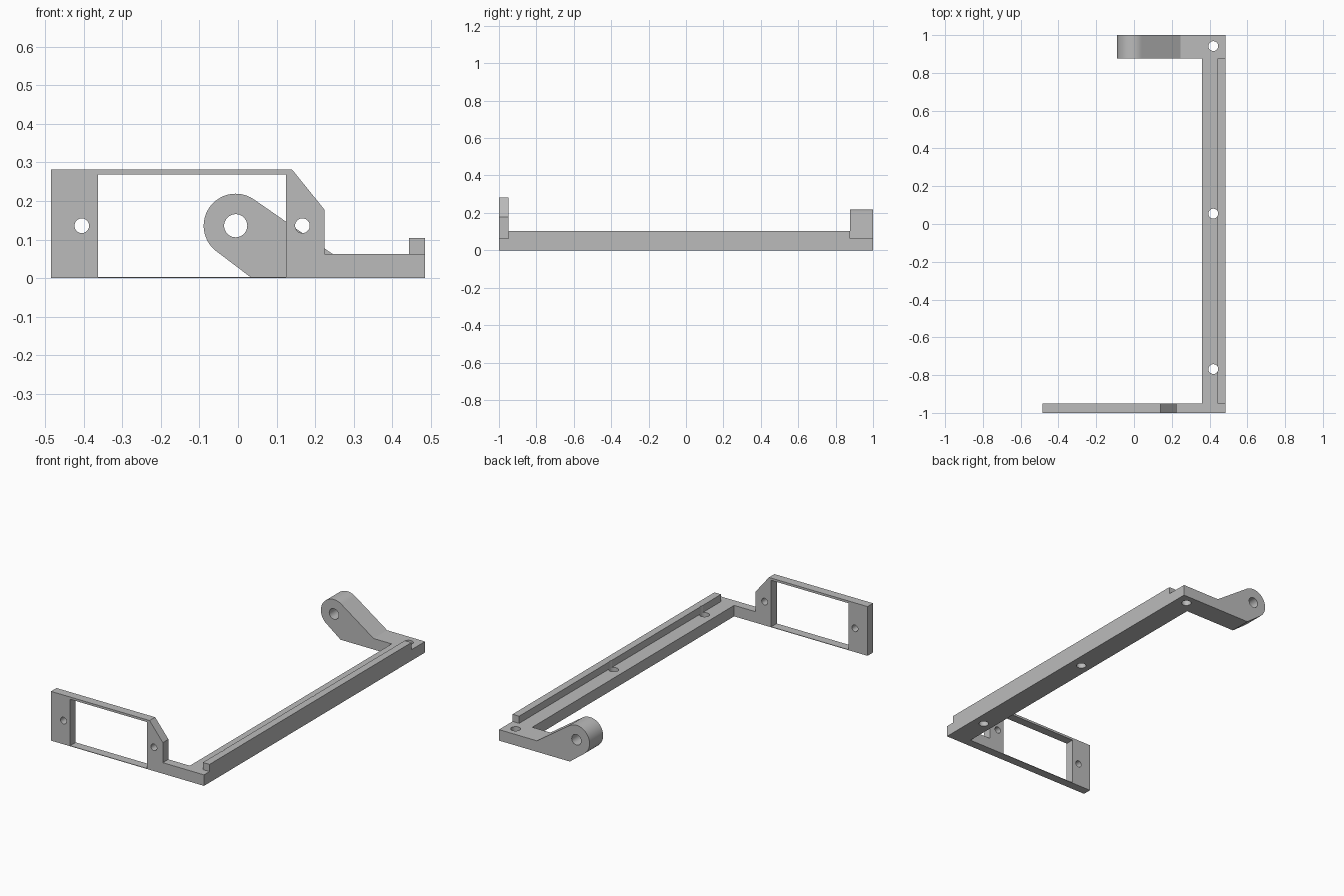
import bpy, bmesh
from math import cos, sin, radians
from mathutils import Matrix, Vector

cube = bpy.data.objects.get("Cube")
if cube:
    bpy.data.objects.remove(cube, do_unlink=True)

grey = bpy.data.materials.new("light grey plastic")
grey.use_nodes = True
colour = (0.5, 0.5, 0.5, 1)
grey.diffuse_color = colour
grey.node_tree.nodes["Principled BSDF"].inputs["Base Color"].default_value = colour


def prism(name, profile, y0, y1):
    """Extrude an (x, z) profile from y0 to y1."""
    bm = bmesh.new()
    face = bm.faces.new([bm.verts.new((x, y0, z)) for x, z in profile])
    result = bmesh.ops.extrude_face_region(bm, geom=[face])
    moved = [g for g in result["geom"] if isinstance(g, bmesh.types.BMVert)]
    bmesh.ops.translate(bm, verts=moved, vec=(0, y1 - y0, 0))
    bmesh.ops.recalc_face_normals(bm, faces=bm.faces)
    return to_object(name, bm)


def to_object(name, bm):
    mesh = bpy.data.meshes.new(name)
    bm.to_mesh(mesh)
    bm.free()
    mesh.materials.append(grey)
    obj = bpy.data.objects.new(name, mesh)
    bpy.context.collection.objects.link(obj)
    return obj


def drill(centre, radius, axis):
    """Round cutter through a point along the given axis."""
    bm = bmesh.new()
    turn = Vector((0, 0, 1)).rotation_difference(Vector(axis)).to_matrix().to_4x4()
    bmesh.ops.create_cone(bm, cap_ends=True, segments=40, radius1=radius, radius2=radius,
                          depth=0.4, matrix=Matrix.Translation(centre) @ turn)
    return to_object("hole_cutter", bm)


def cut(obj, cutters):
    """Subtract the cutters, then remove them."""
    bpy.context.view_layer.objects.active = obj
    for cutter in cutters:
        cutter.hide_render = True
        mod = obj.modifiers.new("cut", 'BOOLEAN')
        mod.operation = 'DIFFERENCE'
        mod.solver = 'EXACT'
        mod.object = cutter
        bpy.ops.object.modifier_apply(modifier=mod.name)
        bpy.data.objects.remove(cutter, do_unlink=True)


ALONG_Y, ALONG_Z = (0, 1, 0), (0, 0, 1)
RIGHT, LEFT = -0.485, 0.485
FRONT, BACK = -0.95, 0.877      # ends of the rail between plate and arm
BASE = 0.063                    # thickness of the base
RAIL_X, HOLE_X = 0.36, 0.42

# Front plate with a large window, a chamfered post and two screw holes
front_plate = prism("front_plate", [
    (RIGHT, 0), (LEFT, 0), (LEFT, BASE), (0.224, BASE),
    (0.224, 0.178), (0.14, 0.282), (RIGHT, 0.282)], -1, FRONT)
window = prism("window_cutter", [
    (-0.363, 0.003), (0.125, 0.003), (0.125, 0.269), (-0.363, 0.269)], -1.1, -0.85)
cut(front_plate, [window] + [drill((x, -0.975, 0.136), 0.019, ALONG_Y) for x in (-0.405, 0.167)])

# Long side rail with a raised outer lip
side_rail = prism("side_rail", [
    (RAIL_X, 0), (LEFT, 0), (LEFT, 0.104), (0.443, 0.104),
    (0.443, BASE), (RAIL_X, BASE)], FRONT, BACK)
cut(side_rail, [drill((HOLE_X, y, 0.05), 0.026, ALONG_Z) for y in (-0.768, 0.055)])

# Rear arm sloping up to a rounded eye
eye_x, eye_z, eye_r = -0.006, 0.136, 0.083
steps = 40
angles = [radians(55 + (232 - 55) * i / steps) for i in range(steps + 1)]
rounded = [(eye_x + eye_r * cos(a), eye_z + eye_r * sin(a)) for a in angles]
rear_arm = prism("rear_arm", rounded + [
    (0.036, 0), (LEFT, 0), (LEFT, BASE), (0.245, BASE)], BACK, 1)
cut(rear_arm, [drill((eye_x, 0.94, eye_z), 0.03, ALONG_Y),
               drill((HOLE_X, 0.942, 0.05), 0.026, ALONG_Z)])

# Smooth the curved walls, keep the edges crisp
bpy.ops.object.select_all(action='DESELECT')
for part in (front_plate, side_rail, rear_arm):
    part.select_set(True)
bpy.context.view_layer.objects.active = rear_arm
bpy.ops.object.shade_smooth_by_angle(angle=radians(25))
